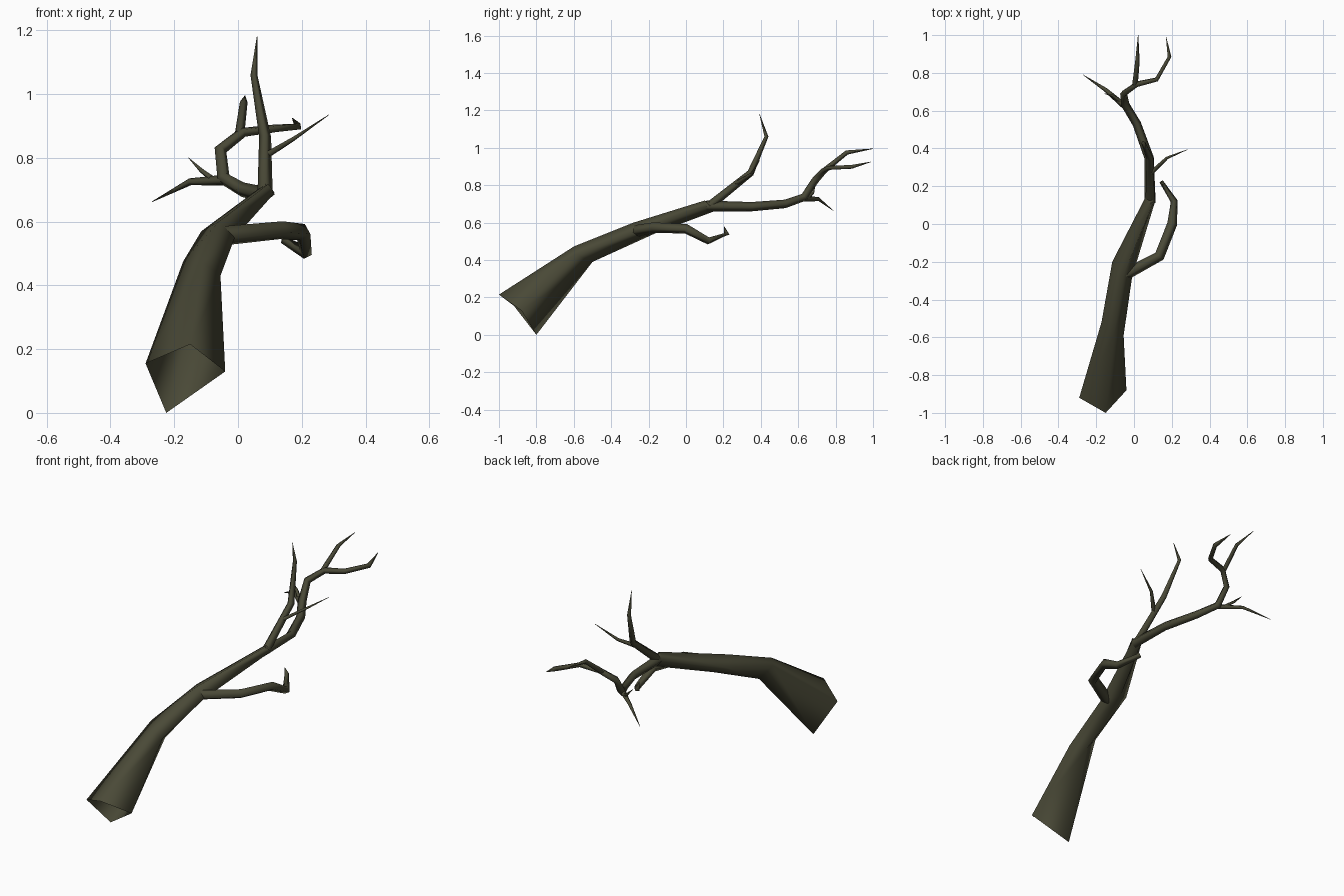
import bpy, bmesh, math
from mathutils import Vector

if "Cube" in bpy.data.objects:
    bpy.data.objects.remove(bpy.data.objects["Cube"])

bark = bpy.data.materials.new("dark olive bark")
bark.diffuse_color = (0.068, 0.067, 0.038, 1)
bark.use_nodes = True
bark.node_tree.nodes["Principled BSDF"].inputs["Base Color"].default_value = bark.diffuse_color


def skin(name, rings, cap=False):
    """Join four-cornered rings into a smooth tube."""
    bm = bmesh.new()
    loops = [[bm.verts.new(p) for p in ring] for ring in rings]
    for a, b in zip(loops, loops[1:]):
        n = len(a)
        for i in range(n):
            j = (i + 1) % n
            bm.faces.new((a[i], a[j], b[j], b[i]))
    if cap:
        bm.faces.new(loops[-1])
    bmesh.ops.recalc_face_normals(bm, faces=bm.faces)
    # the tubes are open, so make sure the walls face outwards
    f = bm.faces[:][0]
    centre = sum((Vector(p) for r in rings[:2] for p in r), Vector()) / 8
    if f.normal.dot(f.calc_center_median() - centre) < 0:
        bmesh.ops.reverse_faces(bm, faces=bm.faces)
    for f in bm.faces:
        f.smooth = True
    me = bpy.data.meshes.new(name)
    bm.to_mesh(me)
    bm.free()
    me.materials.append(bark)
    ob = bpy.data.objects.new(name, me)
    bpy.context.collection.objects.link(ob)


def branch(name, path, sides=4):
    """Tapered tube along (x, y, z, radius) points."""
    pts = [Vector(p[:3]) for p in path]
    segs = [(b - a).normalized() for a, b in zip(pts, pts[1:])]
    up = Vector((0.1, -0.3, 1))
    rings = []
    for i, p in enumerate(pts):
        t = (segs[max(i - 1, 0)] + segs[min(i, len(segs) - 1)]).normalized()
        up = (up - t * up.dot(t)).normalized()
        side = t.cross(up)
        r = path[i][3]
        rings.append([p + r * (math.cos(k * math.tau / sides) * up +
                               math.sin(k * math.tau / sides) * side)
                      for k in range(sides)])
    skin(name, rings, cap=True)


# thick trunk, open at the broken end
skin("trunk", [
    [(-.29, -.92, .155), (-.15, -1.0, .215), (-.04, -.88, .13), (-.225, -.80, .0)],
    [(-.172, -.52, .475), (-.11, -.60, .472), (-.055, -.59, .43), (-.10, -.50, .39)],
    [(-.115, -.20, .57), (-.06, -.28, .60), (-.01, -.28, .55), (-.05, -.17, .54)],
    [(.06, .14, .70), (.095, .10, .718), (.115, .13, .69), (.08, .15, .66)],
])

# main limb carrying on from the trunk and curling up
branch("main_limb", [
    (.085, .11, .688, .03), (.08, .35, .685, .025), (.015, .53, .70, .023),
    (-.045, .63, .735, .022), (-.055, .69, .825, .02), (.015, .74, .88, .017),
    (.12, .765, .893, .014), (.188, .885, .898, .013), (.17, .99, .925, .001)])
branch("limb_end_twig", [
    (.005, .735, .875, .015), (.018, .86, .975, .012), (.022, 1.0, .995, .001)])
branch("left_twig", [
    (-.045, .62, .73, .017), (-.15, .71, .725, .011), (-.27, .79, .662, .001)])
branch("left_small_twig", [
    (-.075, .65, .73, .011), (-.115, .68, .76, .008), (-.155, .69, .80, .001)])

# upright branch with its side twig
branch("upright_branch", [
    (.085, .12, .685, .024), (.085, .345, .865, .019),
    (.05, .43, 1.06, .011), (.06, .393, 1.18, .001)])
branch("upright_side_twig", [
    (.085, .265, .805, .013), (.175, .35, .86, .008), (.285, .395, .935, .001)])

# low hooked branch on the right
branch("low_branch", [
    (-.05, -.27, .555, .032), (.135, -.17, .573, .029), (.202, .0, .567, .027),
    (.213, .12, .502, .02), (.148, .218, .54, .015), (.145, .205, .578, .001)])
